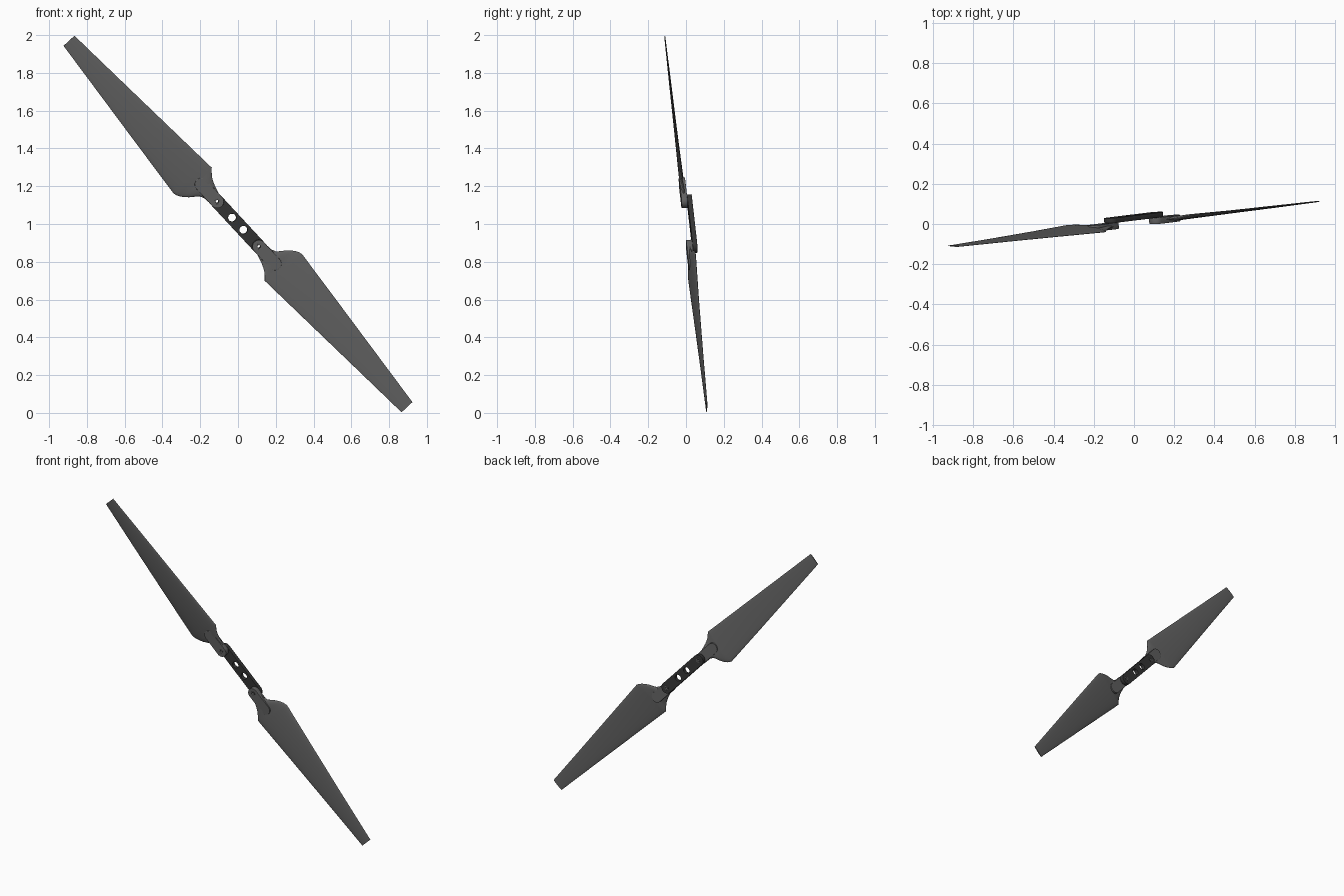
import bpy, bmesh
from math import sin, cos, pi
from mathutils import Matrix, Vector

if "Cube" in bpy.data.objects:
    bpy.data.objects.remove(bpy.data.objects["Cube"])

# Local frame: X along the propeller, Y across the blade, Z out of the front
d = Vector((0.678, 0.083, -0.730)).normalized()
e = Vector((0.733, 0.0, 0.680))
e = (e - d * e.dot(d)).normalized()
f = d.cross(e)
FRAME = Matrix.Translation((0, 0, 1)) @ Matrix((d, e, f)).transposed().to_4x4()
TURN = Matrix.Rotation(pi, 4, 'Z')


def material(name, v):
    m = bpy.data.materials.new(name)
    m.diffuse_color = (v, v, v, 1)
    m.use_nodes = True
    m.node_tree.nodes["Principled BSDF"].inputs["Base Color"].default_value = m.diffuse_color
    return m


GREY = material("blade_grey", 0.12)
DARK = material("hub_dark", 0.035)


def finish(ob, mat, matrix):
    ob.data.materials.clear()
    ob.data.materials.append(mat)
    ob.matrix_world = matrix
    bpy.ops.object.select_all(action='DESELECT')
    ob.select_set(True)
    bpy.context.view_layer.objects.active = ob
    if ob.type == 'CURVE':
        bpy.ops.object.convert(target='MESH')
    bpy.ops.object.shade_smooth_by_angle(angle=0.6)


def pill(x0, x1, r, n=20):
    right = [(x1 + r * cos(a), r * sin(a)) for a in (-pi / 2 + pi * i / n for i in range(n + 1))]
    left = [(x0 - r * cos(a), -r * sin(a)) for a in (-pi / 2 + pi * i / n for i in range(n + 1))]
    return right + left


def circle(x, r, n=28):
    return [(x + r * cos(2 * pi * i / n), r * sin(2 * pi * i / n)) for i in range(n)]


# Flat plate from an outline and hole loops, between two heights
def plate(name, loops, z0, z1, mat, matrix, bevel=0.0015):
    cu = bpy.data.curves.new(name, 'CURVE')
    cu.dimensions = '2D'
    cu.fill_mode = 'BOTH'
    cu.extrude = (z1 - z0) / 2 - bevel
    cu.bevel_depth = bevel
    cu.bevel_resolution = 1
    cu.offset = -bevel
    for pts in loops:
        sp = cu.splines.new('POLY')
        sp.points.add(len(pts) - 1)
        for p, (x, y) in zip(sp.points, pts):
            p.co = (x, y, 0, 1)
        sp.use_cyclic_u = True
    ob = bpy.data.objects.new(name, cu)
    bpy.context.collection.objects.link(ob)
    finish(ob, mat, matrix @ Matrix.Translation((0, 0, (z0 + z1) / 2)))


# Blade stations: distance, lead edge, trail edge, half thickness, lead height, trail height
STATIONS = [
    (0.190, 0.035, -0.036, 0.011, -0.004, -0.004),
    (0.220, 0.038, -0.044, 0.012, -0.006, -0.001),
    (0.246, 0.049, -0.053, 0.012, -0.009, 0.003),
    (0.262, 0.070, -0.060, 0.012, -0.012, 0.006),
    (0.280, 0.094, -0.070, 0.011, -0.015, 0.009),
    (0.298, 0.112, -0.085, 0.010, -0.018, 0.011),
    (0.315, 0.125, -0.101, 0.010, -0.020, 0.012),
    (0.332, 0.135, -0.100, 0.010, -0.021, 0.012),
    (0.350, 0.140, -0.099, 0.010, -0.021, 0.012),
    (0.650, 0.108, -0.082, 0.008, -0.013, 0.008),
    (1.000, 0.070, -0.062, 0.006, -0.006, 0.004),
    (1.324, 0.035, -0.044, 0.003, -0.002, 0.002),
]


def blade(name, matrix, n=32):
    bm = bmesh.new()
    rings = []
    for s, lead, trail, th, kl, kt in STATIONS:
        ring = []
        for i in range(n):
            a = 2 * pi * i / n
            w = (1 + cos(a)) / 2
            ring.append(bm.verts.new((s, trail + (lead - trail) * w,
                                      kt + (kl - kt) * w + th * sin(a))))
        rings.append(ring)
    for r0, r1 in zip(rings, rings[1:]):
        for i in range(n):
            j = (i + 1) % n
            bm.faces.new((r0[i], r0[j], r1[j], r1[i]))
    bm.faces.new(rings[0])
    bm.faces.new(rings[-1])
    bmesh.ops.recalc_face_normals(bm, faces=bm.faces)
    me = bpy.data.meshes.new(name)
    bm.to_mesh(me)
    bm.free()
    ob = bpy.data.objects.new(name, me)
    bpy.context.collection.objects.link(ob)
    finish(ob, GREY, matrix)


PIVOT = 0.163

# Central bar with two mounting holes and two pivot holes
plate("hub_bar", [pill(-PIVOT, PIVOT, 0.036)] +
      [circle(x, r) for x, r in ((-0.044, 0.021), (0.044, 0.021), (-PIVOT, 0.014), (PIVOT, 0.014))],
      -0.045, -0.020, DARK, FRAME)

# Folding blades, each with a clamp and a hollow hinge pin
for side, mat in (("lower", FRAME), ("upper", FRAME @ TURN)):
    blade(side + "_blade", mat)
    plate(side + "_blade_clamp", [pill(PIVOT, 0.287, 0.035), circle(PIVOT, 0.014)],
          -0.020, 0.012, GREY, mat)
    plate(side + "_hinge_pin", [circle(PIVOT, 0.0145), circle(PIVOT, 0.008)],
          -0.046, 0.013, GREY, mat, 0.0005)
